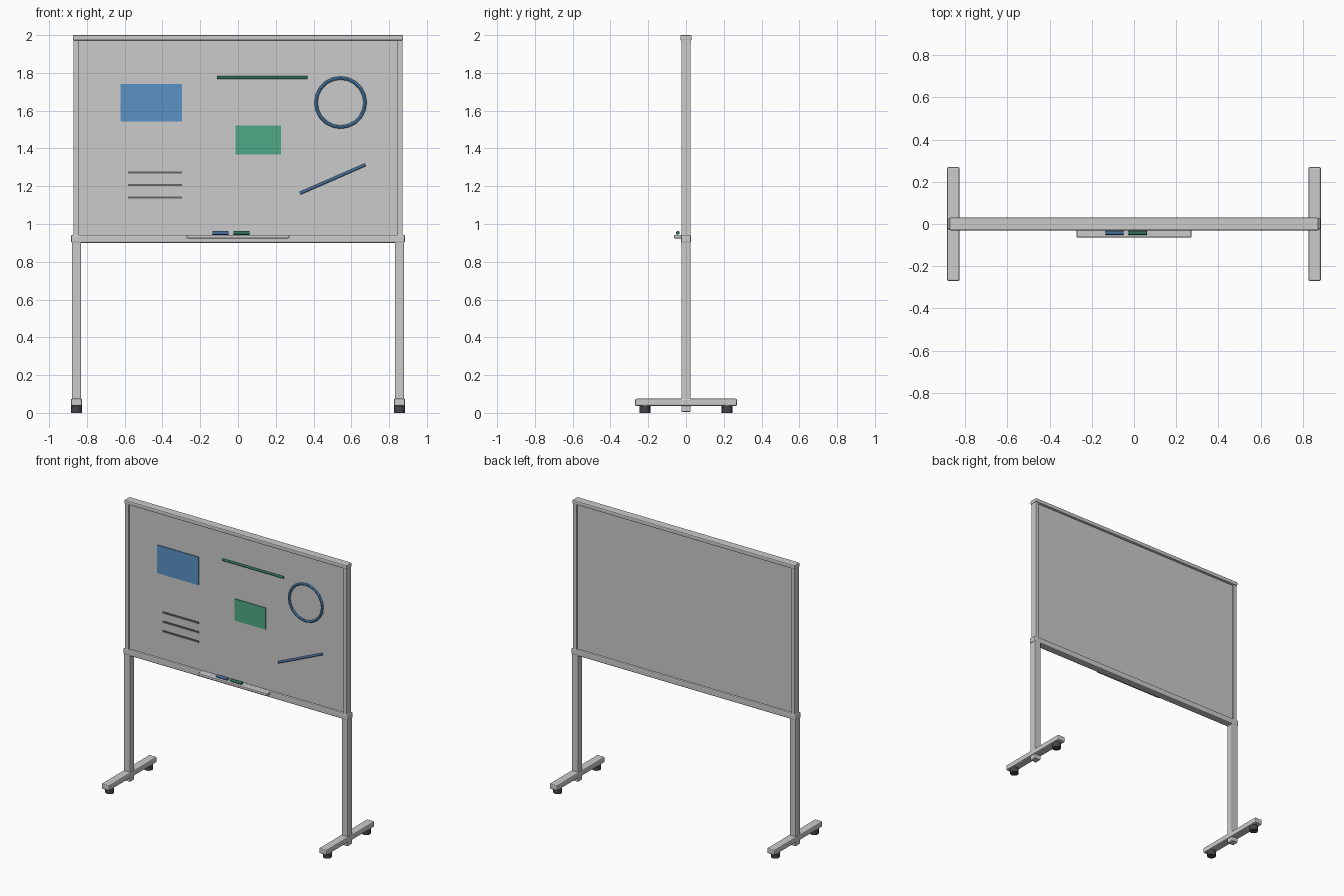
import bpy
import math
from mathutils import Vector

if "Cube" in bpy.data.objects:
    bpy.data.objects.remove(bpy.data.objects["Cube"])


def material(name, rgb):
    m = bpy.data.materials.new(name)
    m.diffuse_color = (*rgb, 1)
    m.use_nodes = True
    m.node_tree.nodes["Principled BSDF"].inputs["Base Color"].default_value = m.diffuse_color
    return m


BLUE = material("blue", (0.10, 0.29, 0.55))
DARK_BLUE = material("dark_blue", (0.06, 0.15, 0.32))
GREEN = material("green", (0.08, 0.40, 0.24))
DARK_GREEN = material("dark_green", (0.03, 0.16, 0.10))
DARK = material("dark_grey", (0.06, 0.06, 0.065))
LINE = material("line_grey", (0.13, 0.13, 0.14))


def finish(ob, name, mat):
    ob.name = name
    if mat:
        ob.data.materials.append(mat)
    return ob


def box(name, lo, hi, bevel=0.0, mat=None):
    """Box between two corners, optionally with softened edges."""
    lo, hi = Vector(lo), Vector(hi)
    bpy.ops.mesh.primitive_cube_add(size=1, location=(lo + hi) / 2)
    ob = bpy.context.object
    ob.scale = hi - lo
    bpy.ops.object.transform_apply(location=False, rotation=False, scale=True)
    if bevel:
        mod = ob.modifiers.new("soft_edges", "BEVEL")
        mod.width = bevel
        mod.segments = 2
    return finish(ob, name, mat)


def rod(name, a, b, radius, mat=None, sides=12):
    """Cylinder running from point a to point b."""
    a, b = Vector(a), Vector(b)
    d = b - a
    bpy.ops.mesh.primitive_cylinder_add(vertices=sides, radius=radius, depth=d.length, location=(a + b) / 2)
    ob = bpy.context.object
    ob.rotation_euler = d.to_track_quat("Z", "Y").to_euler()
    return finish(ob, name, mat)


# Writing panel and horizontal rails
box("board_panel", (-0.85, -0.012, 0.935), (0.85, 0.012, 1.975))
box("top_rail", (-0.874, -0.03, 1.972), (0.874, 0.03, 2.0), 0.006)
box("bottom_rail", (-0.884, -0.027, 0.90), (0.884, 0.027, 0.943), 0.008)

# Stiles, posts, feet and casters on both sides
for side, s in (("left", -1), ("right", 1)):
    box(f"{side}_stile", (s * 0.8575 - 0.0135, -0.025, 0.93), (s * 0.8575 + 0.0135, 0.025, 1.98), 0.004)
    box(f"{side}_post", (s * 0.855 - 0.025, -0.025, 0.005), (s * 0.855 + 0.025, 0.025, 0.91), 0.006)
    box(f"{side}_foot", (s * 0.855 - 0.03, -0.27, 0.036), (s * 0.855 + 0.03, 0.27, 0.075), 0.008)
    for end, y in (("front", -0.218), ("back", 0.218)):
        rod(f"{side}_{end}_caster", (s * 0.855, y, 0), (s * 0.855, y, 0.04), 0.029, DARK, 14)

# Pen tray with two markers
box("pen_tray", (-0.272, -0.064, 0.924), (0.272, -0.022, 0.943), 0.005)
rod("blue_marker", (-0.135, -0.043, 0.953), (-0.05, -0.043, 0.953), 0.01, DARK_BLUE)
rod("green_marker", (-0.025, -0.043, 0.953), (0.062, -0.043, 0.953), 0.01, DARK_GREEN)

# Flat notes
box("blue_note", (-0.622, -0.018, 1.543), (-0.297, -0.01, 1.742), 0, BLUE)
box("green_note", (-0.013, -0.018, 1.368), (0.227, -0.01, 1.522), 0, GREEN)

# Drawn strokes
for i, z in enumerate((1.273, 1.207, 1.14)):
    box(f"text_line_{i + 1}", (-0.582, -0.018, z - 0.006), (-0.297, -0.01, z + 0.006), 0, LINE)
rod("green_stroke", (-0.11, -0.015, 1.775), (0.368, -0.015, 1.775), 0.008, DARK_GREEN)
rod("blue_stroke", (0.329, -0.015, 1.163), (0.675, -0.015, 1.314), 0.008, DARK_BLUE)

# Drawn circle
bpy.ops.mesh.primitive_torus_add(major_radius=0.13, minor_radius=0.009, major_segments=20, minor_segments=8,
                                 location=(0.543, -0.015, 1.643), rotation=(math.pi / 2, 0, 0))
finish(bpy.context.object, "circle_stroke", BLUE)
